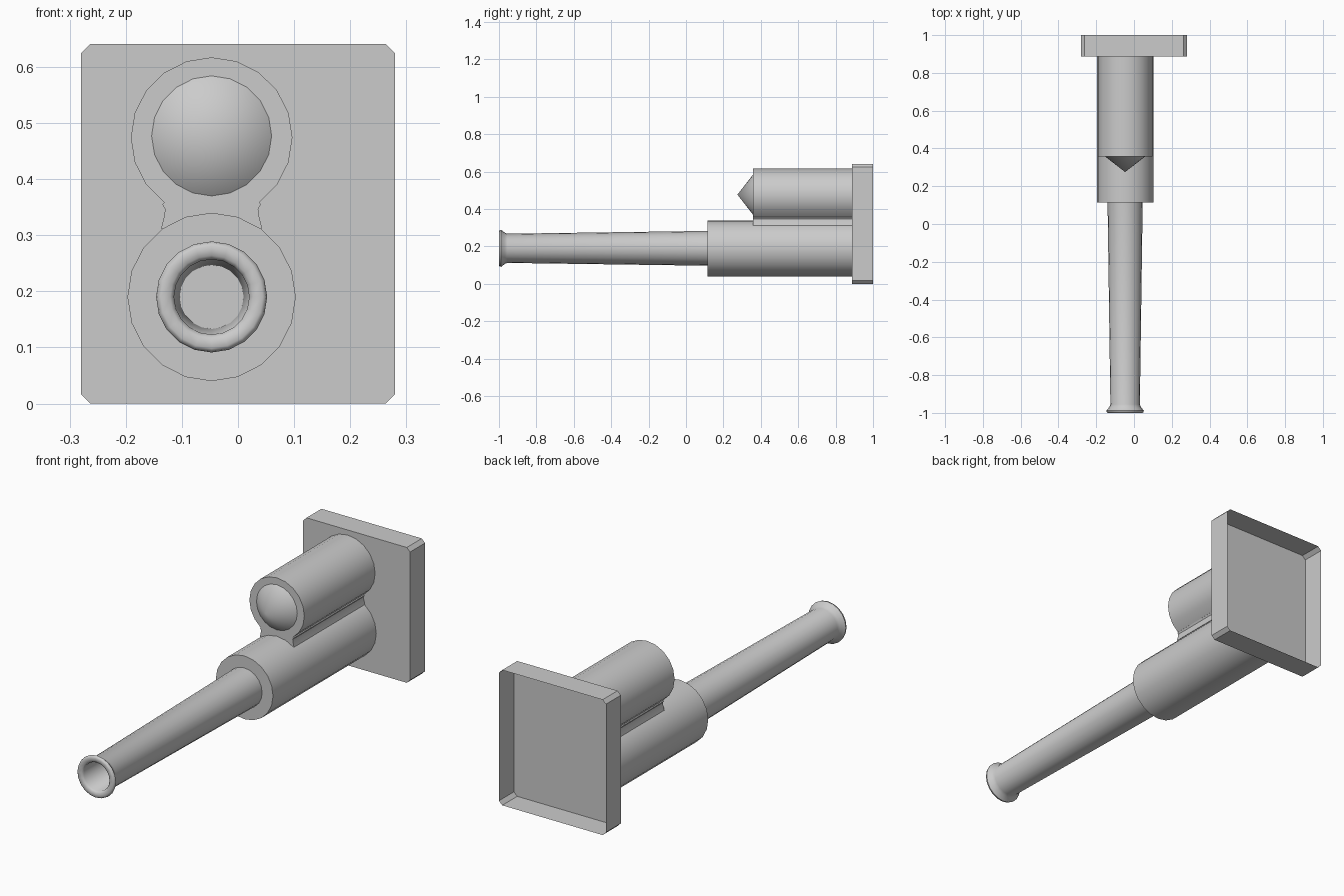
import bpy, bmesh, math

if "Cube" in bpy.data.objects:
    bpy.data.objects.remove(bpy.data.objects["Cube"])

grey = bpy.data.materials.new("plain grey")
grey.diffuse_color = (0.6, 0.6, 0.6, 1)
grey.use_nodes = True
grey.node_tree.nodes["Principled BSDF"].inputs["Base Color"].default_value = grey.diffuse_color
CX, LOW_Z, HIGH_Z, SIDES = -0.047, 0.19, 0.474, 20


def finish(name, bm, angle=35):
    bmesh.ops.recalc_face_normals(bm, faces=bm.faces[:])
    mesh = bpy.data.meshes.new(name)
    bm.to_mesh(mesh)
    bm.free()
    mesh.materials.append(grey)
    ob = bpy.data.objects.new(name, mesh)
    bpy.context.collection.objects.link(ob)
    bpy.ops.object.select_all(action='DESELECT')
    ob.select_set(True)
    bpy.context.view_layer.objects.active = ob
    bpy.ops.object.shade_smooth_by_angle(angle=math.radians(angle))
    return ob


def extrude_outline(name, outline, y_front, y_back):
    """Outline in x, z swept along y, with a front face and an open back."""
    bm = bmesh.new()
    front = [bm.verts.new((x, y_front, z)) for x, z in outline]
    back = [bm.verts.new((x, y_back, z)) for x, z in outline]
    bm.faces.new(front)
    n = len(outline)
    for i in range(n):
        j = (i + 1) % n
        bm.faces.new((front[i], front[j], back[j], back[i]))
    return finish(name, bm)


def lathe(name, profile, cz, angle=35):
    """Profile of (radius, y) turned about a lengthwise axis."""
    bm = bmesh.new()
    verts = [bm.verts.new((CX + r, y, cz)) for r, y in profile]
    edges = [bm.edges.new(p) for p in zip(verts, verts[1:])]
    bmesh.ops.spin(bm, geom=verts + edges, cent=(CX, 0, cz), axis=(0, 1, 0),
                   angle=math.tau, steps=SIDES, use_duplicate=False)
    bmesh.ops.remove_doubles(bm, verts=bm.verts[:], dist=1e-4)
    return finish(name, bm, angle)


# Mounting plate: chamfered box, open at the back
W, H, C = 0.28, 0.641, 0.017
extrude_outline("mounting_plate", [
    (-W + C, 0), (W - C, 0), (W, C), (W, H - C),
    (W - C, H), (-W + C, H), (-W, H - C), (-W, C)], 0.888, 1.0)

# Upper housing: round top running into a waisted neck
arc = [math.radians(a) for a in range(-54, 235, 18)]
upper = [(CX + 0.144 * math.cos(a), HIGH_Z + 0.143 * math.sin(a)) for a in arc]
neck = [(0.088, 0.355), (0.083, 0.347), (0.084, 0.336), (0.09, 0.312)]
outline = upper + [(CX - x, z) for x, z in neck] + [(CX + x, z) for x, z in reversed(neck)]
extrude_outline("upper_housing", outline, 0.358, 0.888)

# Lower housing sleeve
lathe("lower_housing", [(0, 0.115), (0.15, 0.115), (0.15, 0.888)], LOW_Z)

# Pointed nose on the upper housing
lathe("pointed_nose", [(0, 0.275), (0.107, 0.358)], HIGH_Z + 0.003, 60)

# Tapered barrel with flared muzzle and hollow bore
lathe("barrel", [
    (0.093, 0.115), (0.078, -0.955), (0.083, -0.968), (0.094, -0.982),
    (0.099, -0.988), (0.097, -0.996), (0.091, -1.0), (0.074, -0.998),
    (0.067, -0.99), (0.057, 0.114)], LOW_Z, 50)
